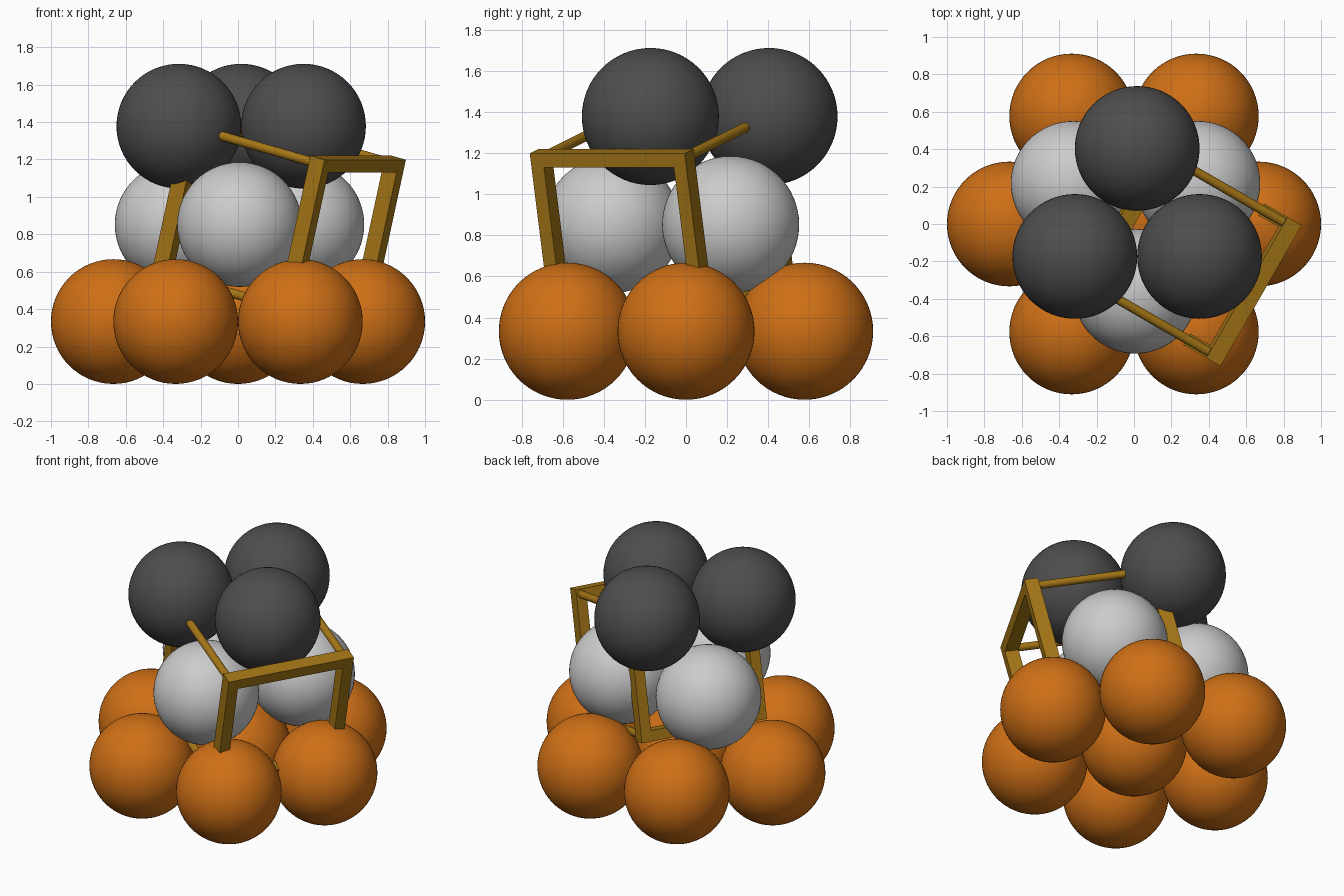
import bpy, bmesh
from math import radians, sin, cos, sqrt, pi
from mathutils import Matrix, Vector

if "Cube" in bpy.data.objects:
    bpy.data.objects.remove(bpy.data.objects["Cube"])

R = 1 / 3                      # ball radius; neighbours in a layer touch
ROW = R * sqrt(3)              # distance between rows of a layer


def material(name, rgb):
    m = bpy.data.materials.new(name)
    m.diffuse_color = (*rgb, 1)
    m.use_nodes = True
    m.node_tree.nodes["Principled BSDF"].inputs["Base Color"].default_value = m.diffuse_color
    return m


orange = material("orange", (0.62, 0.16, 0.008))
dark = material("dark_grey", (0.075, 0.075, 0.075))
gold = material("dark_gold", (0.37, 0.18, 0.008))


def finish(bm, name, mat, matrix, smooth):
    me = bpy.data.meshes.new(name)
    bm.to_mesh(me)
    bm.free()
    ob = bpy.data.objects.new(name, me)
    bpy.context.collection.objects.link(ob)
    ob.matrix_world = matrix
    if mat:
        me.materials.append(mat)
    if smooth:
        bpy.context.view_layer.objects.active = ob
        bpy.ops.object.select_all(action='DESELECT')
        ob.select_set(True)
        bpy.ops.object.shade_smooth_by_angle(angle=radians(40))
    return ob


def ball(name, loc, mat):
    bm = bmesh.new()
    bmesh.ops.create_uvsphere(bm, u_segments=64, v_segments=32, radius=R)
    finish(bm, name, mat, Matrix.Translation(loc), True)


# bottom layer: one ball ringed by six
ball("bottom_ball_centre", (0, 0, R), orange)
for i in range(6):
    a = i * pi / 3
    ball(f"bottom_ball_{i}", (2 * R * cos(a), 2 * R * sin(a), R), orange)

# middle and top layers: triangles of three balls pointing opposite ways
for i in (-1, 0, 1):
    ball(f"middle_ball_{i + 1}",
         (0.008 + i * R, -0.36 + abs(i) * ROW, 0.852), None)
    ball(f"top_ball_{i + 1}",
         (0.017 + i * R, 0.404 - abs(i) * ROW, 1.378), dark)

# tilted cubic cell frame: local x along the bars, y up the posts, z along rods
TILT = radians(14)
out = Vector((cos(radians(-30)), sin(radians(-30)), 0))
up = Vector((0, 0, 1))
axis_x = Vector((0.5, sqrt(3) / 2, 0))
axis_y = out * sin(TILT) + up * cos(TILT)
axis_z = out * cos(TILT) - up * sin(TILT)
cell = Matrix((axis_x, axis_y, axis_z)).transposed().to_4x4()
cell.translation = (0.215, -0.115, 0.884)

HALF = 0.40                    # half the cell edge
THICK, DEPTH = 0.07, 0.09      # bar section
ROD = 0.025                    # rod radius


def square_ring(name, z):
    """Flat square frame: outer and inner outlines joined on four sides."""
    bm = bmesh.new()
    loops = []
    for h, dz in ((HALF + THICK / 2, -1), (HALF + THICK / 2, 1),
                  (HALF - THICK / 2, 1), (HALF - THICK / 2, -1)):
        loops.append([bm.verts.new((sx * h, sy * h, z + dz * DEPTH / 2))
                      for sx, sy in ((-1, -1), (1, -1), (1, 1), (-1, 1))])
    for k in range(4):
        a, b = loops[k], loops[(k + 1) % 4]
        for i in range(4):
            j = (i + 1) % 4
            bm.faces.new((a[i], a[j], b[j], b[i]))
    bmesh.ops.recalc_face_normals(bm, faces=bm.faces)
    finish(bm, name, gold, cell, False)


square_ring("outer_cell_frame", HALF)
square_ring("inner_cell_frame", -HALF)

# four round rods joining the two square frames
for sx in (-1, 1):
    for sy in (-1, 1):
        bm = bmesh.new()
        bmesh.ops.create_cone(bm, cap_ends=True, segments=24, radius1=ROD,
                              radius2=ROD, depth=2 * HALF)
        finish(bm, f"cell_rod_{sx + 1}{sy + 1}", gold,
               cell @ Matrix.Translation((sx * HALF, sy * HALF, 0)), True)
